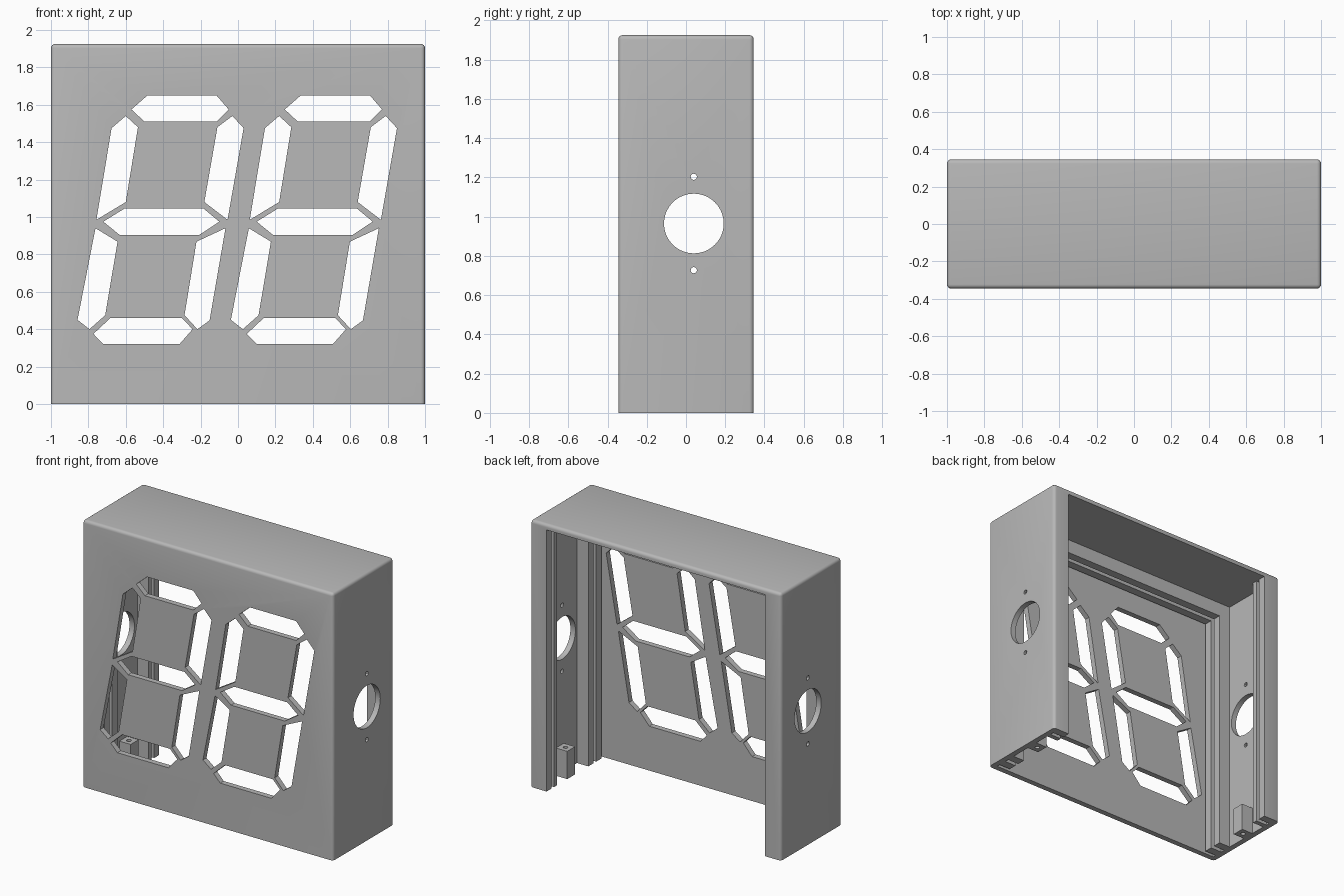
import bpy, bmesh, math
from mathutils import Vector, Matrix

if "Cube" in bpy.data.objects:
    bpy.data.objects.remove(bpy.data.objects["Cube"], do_unlink=True)

HALF, DEPTH, TOP = 1.0, 0.345, 1.925      # outer half width, half depth, height
WALL, LIP = 0.04, 0.13                    # wall thickness, rail reach
HOLE_Y, HOLE_Z = 0.04, 0.965

grey = bpy.data.materials.new("light grey plastic")
grey.use_nodes = True
COLOUR = (0.48, 0.48, 0.48, 1)
grey.diffuse_color = COLOUR
grey.node_tree.nodes["Principled BSDF"].inputs["Base Color"].default_value = COLOUR


def make(name, bm):
    bmesh.ops.recalc_face_normals(bm, faces=bm.faces)
    mesh = bpy.data.meshes.new(name)
    bm.to_mesh(mesh)
    bm.free()
    mesh.materials.append(grey)
    obj = bpy.data.objects.new(name, mesh)
    bpy.context.collection.objects.link(obj)
    return obj


def box(name, low, high, bevel=0):
    low, high = Vector(low), Vector(high)
    bm = bmesh.new()
    size = Matrix.Diagonal((high - low).to_4d())
    bmesh.ops.create_cube(bm, size=1, matrix=Matrix.Translation((low + high) / 2) @ size)
    if bevel:
        # round every edge except those around the open underside
        edges = [e for e in bm.edges if max(v.co.z for v in e.verts) > low.z + 0.01]
        bmesh.ops.bevel(bm, geom=edges, offset=bevel, segments=4, profile=0.5, affect='EDGES')
    return make(name, bm)


def rod(name, centre, radius, length, axis, sides=48):
    bm = bmesh.new()
    turn = Matrix.Rotation(math.pi / 2, 4, 'Y') if axis == 'X' else Matrix()
    bmesh.ops.create_cone(bm, cap_ends=True, segments=sides, radius1=radius, radius2=radius,
                          depth=length, matrix=Matrix.Translation(centre) @ turn)
    return make(name, bm)


def prism(name, points, shift):
    bm = bmesh.new()
    face = bm.faces.new([bm.verts.new((x + shift, -0.4, z)) for x, z in points])
    out = bmesh.ops.extrude_face_region(bm, geom=[face])
    bmesh.ops.translate(bm, vec=(0, 0.15, 0),
                        verts=[v for v in out["geom"] if isinstance(v, bmesh.types.BMVert)])
    return make(name, bm)


def cut(target, cutter):
    mod = target.modifiers.new("cut", 'BOOLEAN')
    mod.operation = 'DIFFERENCE'
    mod.solver = 'EXACT'
    mod.object = cutter
    bpy.context.view_layer.update()
    graph = bpy.context.evaluated_depsgraph_get()
    mesh = bpy.data.meshes.new_from_object(target.evaluated_get(graph))
    target.modifiers.clear()
    target.data = mesh
    bpy.data.objects.remove(cutter, do_unlink=True)


def smooth(obj):
    bpy.ops.object.select_all(action='DESELECT')
    obj.select_set(True)
    bpy.context.view_layer.objects.active = obj
    bpy.ops.object.shade_smooth_by_angle(angle=math.radians(30))


# Housing: rounded block, hollowed so that rails and back lips remain
housing = box("housing", (-HALF, -DEPTH, 0), (HALF, DEPTH, TOP), 0.022)
inner, ceiling, reach = HALF - WALL, TOP - WALL, HALF - LIP
hollows = [
    (reach, -0.305, 0.5, TOP - 0.14),     # clear opening
    (inner, -0.13, 0.225, ceiling),       # main chamber
    (reach, 0.2, 0.5, ceiling),           # opening above the back lips
    (inner, -0.305, -0.28, ceiling),      # front panel groove
    (inner, -0.22, -0.19, ceiling),       # second panel groove
    (inner, 0.26, 0.288, ceiling),        # back panel groove
]
for half, front, back, top in hollows:
    cut(housing, box("hollow", (-half, front, -0.1), (half, back, top)))

# Seven slanted segment openings, repeated for two digits
segments = [
    [(-.57, 1.575), (-.484, 1.65), (-.115, 1.65), (-.05, 1.575), (-.115, 1.51), (-.5, 1.51)],
    [(-.6, 1.54), (-.535, 1.48), (-.6, 1.08), (-.757, .985), (-.676, 1.475)],
    [(-.03, 1.54), (.03, 1.475), (-.056, .985), (-.18, 1.08), (-.11, 1.48)],
    [(-.72, .975), (-.607, 1.045), (-.184, 1.045), (-.1, .975), (-.206, .905), (-.634, .905)],
    [(-.762, .94), (-.644, .868), (-.71, .475), (-.794, .4), (-.858, .45)],
    [(-.067, .94), (-.152, .447), (-.217, .4), (-.286, .475), (-.222, .868)],
    [(-.773, .375), (-.682, .46), (-.3, .46), (-.243, .4), (-.313, .32), (-.72, .32)],
]
for shift in (0, 0.82):
    for points in segments:
        cut(housing, prism("segment_cutter", points, shift))

# Round side openings with a screw hole above and below
for z, radius, sides in ((HOLE_Z, 0.152, 64), (HOLE_Z + 0.238, 0.016, 12), (HOLE_Z - 0.238, 0.016, 12)):
    cut(housing, rod("side_hole", (0, HOLE_Y, z), radius, 3, 'X', sides))
smooth(housing)

# Screw posts on the inside of both side walls
for side, name in ((1, "left_screw_post"), (-1, "right_screw_post")):
    ends = sorted((side * (inner + 0.005), side * reach))
    post = box(name, (ends[0], 0.02, 0), (ends[1], 0.11, 0.2))
    cut(post, rod("post_hole", (side * (reach + 0.045), 0.065, 0.1), 0.016, 0.5, 'Z', 16))
    smooth(post)
